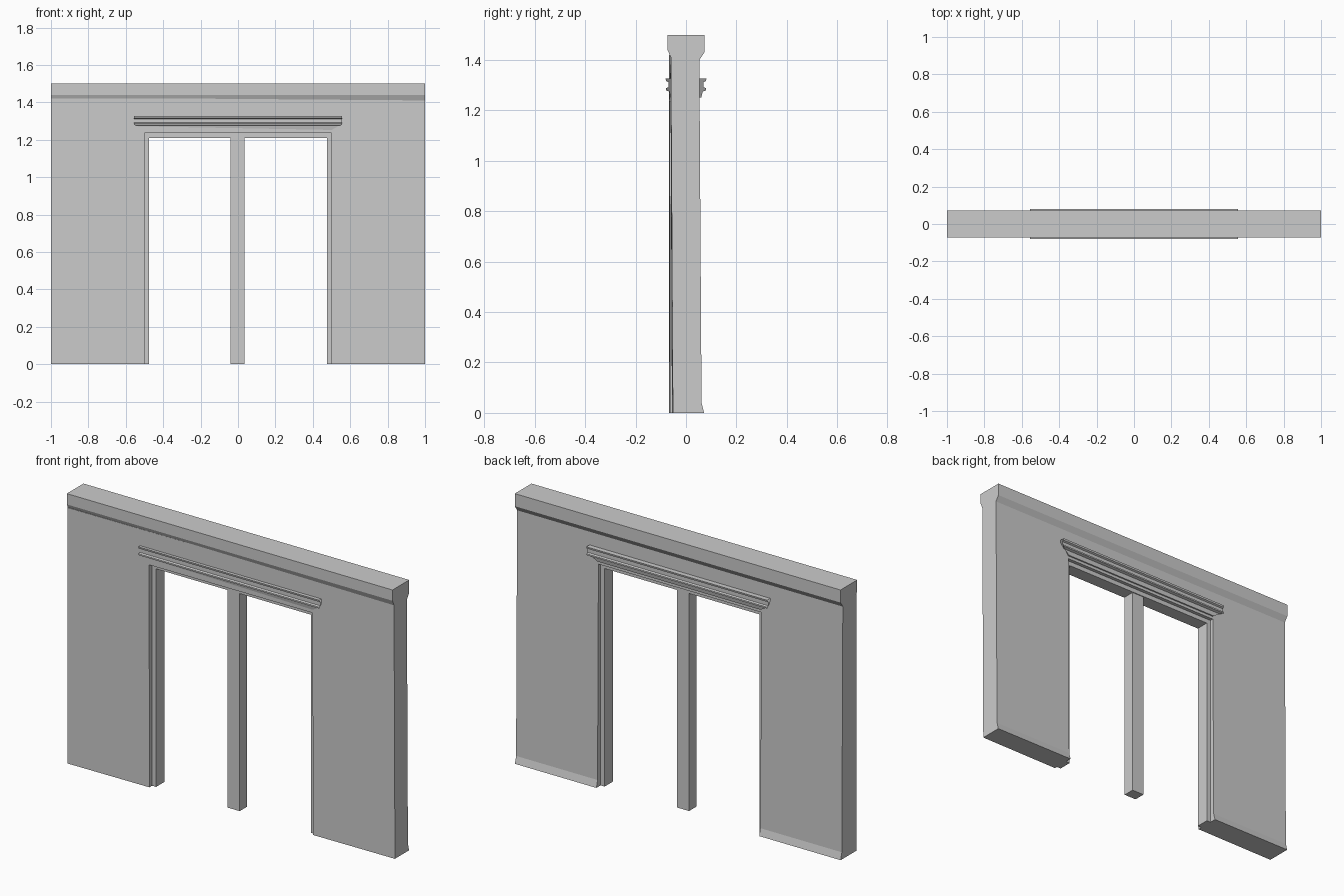
import bpy, bmesh

if "Cube" in bpy.data.objects:
    bpy.data.objects.remove(bpy.data.objects["Cube"])


def finish(name, bm):
    bmesh.ops.recalc_face_normals(bm, faces=bm.faces)
    mesh = bpy.data.meshes.new(name)
    bm.to_mesh(mesh)
    bm.free()
    obj = bpy.data.objects.new(name, mesh)
    bpy.context.collection.objects.link(obj)
    return obj


def box(name, x0, x1, y0, y1, z0, z1):
    bm = bmesh.new()
    bmesh.ops.create_cube(bm, size=1)
    for v in bm.verts:
        v.co.x = x0 if v.co.x < 0 else x1
        v.co.y = y0 if v.co.y < 0 else y1
        v.co.z = z0 if v.co.z < 0 else z1
    return finish(name, bm)


def extrude_x(name, rows):
    """Sweep a closed (x0, x1, y, z) outline; each row sets its own ends."""
    bm = bmesh.new()
    left = [bm.verts.new((a, y, z)) for a, b, y, z in rows]
    right = [bm.verts.new((b, y, z)) for a, b, y, z in rows]
    bm.faces.new(left)
    bm.faces.new(right)
    n = len(rows)
    for i in range(n):
        j = (i + 1) % n
        bm.faces.new((left[i], left[j], right[j], right[i]))
    return finish(name, bm)


# Wall with doorway: worn faces lean slightly, the back foot flares out
def front_y(x, z):
    right_lean = -0.052 - 0.008 * z / 1.4
    t = (x + 1) / 2
    return -0.067 * (1 - t) + right_lean * t


def back_y(x, z):
    return 0.072 if z == 0 else 0.062 - 0.009 * z / 1.4


xs = [-1, -0.95, -0.5, 0.5, 0.98, 1]
zs = [0, 0.04, 1.235, 1.42]
bm = bmesh.new()
verts = {(s, i, k): bm.verts.new((x, fn(x, z), z))
         for s, fn in enumerate((front_y, back_y))
         for i, x in enumerate(xs) for k, z in enumerate(zs)}
cells = [(i, k) for i in range(5) for k in range(3) if i != 2 or k == 2]
for i, k in cells:
    ring = [(i, k), (i + 1, k), (i + 1, k + 1), (i, k + 1)]
    for s in (0, 1):
        bm.faces.new([verts[(s, *p)] for p in ring])
    for side, (di, dk) in enumerate(((0, -1), (1, 0), (0, 1), (-1, 0))):
        if (i + di, k + dk) not in cells:
            a, b = ring[side], ring[(side + 1) % 4]
            bm.faces.new([verts[(0, *a)], verts[(0, *b)],
                          verts[(1, *b)], verts[(1, *a)]])
bmesh.ops.delete(bm, geom=[v for v in bm.verts if not v.link_faces], context='VERTS')
finish("wall", bm)

# Top beam with a chamfered underside
extrude_x("top_beam", [(-1, 1, y, z) for y, z in (
    (-0.073, 1.5), (-0.073, 1.44), (-0.06, 1.41),
    (0.053, 1.4), (0.073, 1.43), (0.073, 1.5))])

# Recessed door frame and central post
for side, label in ((-1, "left"), (1, "right")):
    a, b = sorted((side * 0.475, side * 0.502))
    box("door_frame_" + label, a, b, -0.04, 0.035, 0, 1.237)
box("door_frame_head", -0.475, 0.475, -0.04, 0.035, 1.21, 1.237)
box("centre_post", -0.04, 0.035, -0.035, 0.03, 0, 1.21)

# Lintel moulding on both faces: two lips around a groove, tapered cove below
for s, label in ((-1, "front"), (1, "back")):
    w = 0.555
    extrude_x("lintel_moulding_" + label, [(-hw, hw, s * y, z) for hw, y, z in (
        (w, 0.045, 1.327), (w, 0.081, 1.327), (w, 0.079, 1.317),
        (w, 0.07, 1.312), (w, 0.07, 1.292), (w, 0.08, 1.288),
        (w, 0.08, 1.28), (0.54, 0.066, 1.275), (0.5, 0.061, 1.252),
        (0.5, 0.045, 1.25))])
